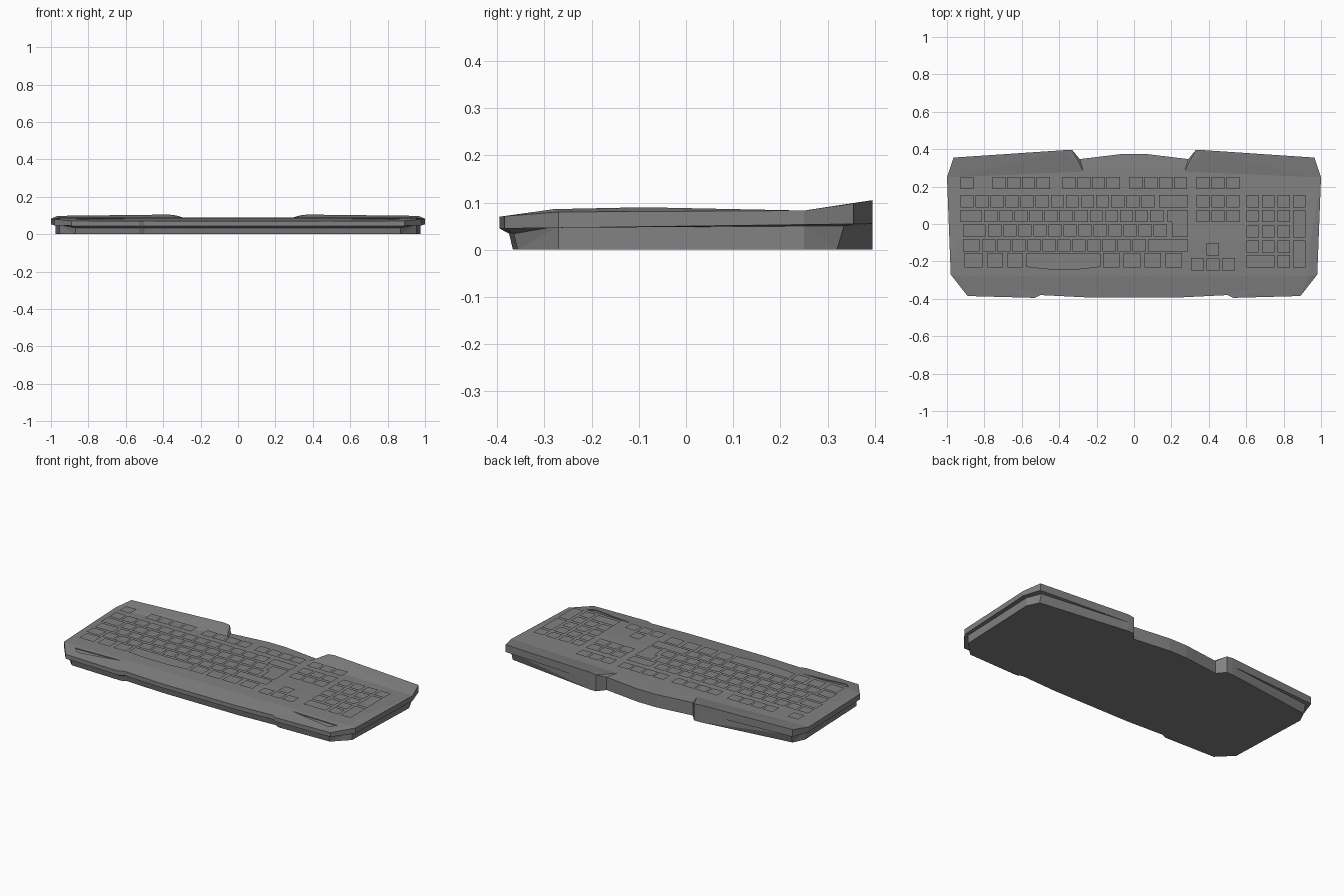
import bpy, bmesh

if "Cube" in bpy.data.objects:
    bpy.data.objects.remove(bpy.data.objects["Cube"], do_unlink=True)

GREY = (0.22, 0.22, 0.22, 1.0)
grey = bpy.data.materials.new("plastic_grey")
grey.use_nodes = True
grey.diffuse_color = GREY
grey.node_tree.nodes["Principled BSDF"].inputs["Base Color"].default_value = GREY


def make_object(name, bm):
    mesh = bpy.data.meshes.new(name)
    bm.to_mesh(mesh)
    bm.free()
    mesh.materials.append(grey)
    obj = bpy.data.objects.new(name, mesh)
    bpy.context.collection.objects.link(obj)
    return obj


# Case: half outline from front centre round to back centre (x, y, top height)
outline = [(0, -.392, .07), (.26, -.392, .07), (.5, -.38, .071), (.53, -.395, .07),
           (.89, -.385, .071), (.98, -.27, .08), (1, .25, .083), (.965, .355, .098),
           (.37, .395, .105), (.33, .395, .1), (.29, .347, .078), (.06, .375, .078),
           (0, .375, .078)]


def base_point(x, y, front_in, corner_in):
    # The foot of the case is tucked in at the front, the sides and the rear corners
    if y < -.3:
        y += front_in
    elif x > .9 and y > .3:
        y -= corner_in
    return (x * .975 if x > .6 else x), y


def build_case():
    bm = bmesh.new()
    top = [bm.verts.new(p) for p in outline]
    lip = [bm.verts.new((x, y, .05 + .013 * y)) for x, y, z in outline]
    neck = [bm.verts.new((*base_point(x, y, .02, .02), .034 if y < -.3 else .05))
            for x, y, z in outline]
    foot = [bm.verts.new((*base_point(x, y, .028, .035), 0)) for x, y, z in outline]
    for upper, lower in ((top, lip), (lip, neck), (neck, foot)):
        for i in range(len(outline) - 1):
            bm.faces.new((upper[i], lower[i], lower[i + 1], upper[i + 1]))
    bm.faces.new(foot)

    # Deck creases
    inner = [(0, -.28, .086), (.93, -.28, .086), (0, -.09, .09), (.945, -.09, .09),
             (.96, .25, .083), (.27, .28, .082), (0, .28, .082)]
    a, b, m0, m1, c, d, e = [bm.verts.new(p) for p in inner]
    t = top
    for face in ((*t[:5], b, a), (t[4], t[5], b), (t[5], t[6], c, m1, b),
                 (a, b, m1, m0), (m0, m1, c, d, e), (c, t[6], t[7], t[8], d),
                 (t[8], t[9], d), (t[9], t[10], d), (d, *t[10:], e)):
        bm.faces.new(face)
    bmesh.ops.triangulate(bm, faces=bm.faces[:])

    # Mirror to the other half and weld the centre line
    copy = bmesh.ops.duplicate(bm, geom=bm.verts[:] + bm.edges[:] + bm.faces[:])["geom"]
    for v in copy:
        if isinstance(v, bmesh.types.BMVert):
            v.co.x = -v.co.x
    bmesh.ops.remove_doubles(bm, verts=bm.verts[:], dist=.0005)
    bmesh.ops.recalc_face_normals(bm, faces=bm.faces[:])
    return make_object("keyboard_case", bm)


case = build_case()

# Slanted triangular recesses in the palm edge
bm = bmesh.new()
for side in (1, -1):
    rings = []
    for lift in (-.006, .05):
        rings.append([bm.verts.new((side * x, y, z + lift)) for x, y, z in
                      ((.57, -.297, .084), (.88, -.305, .083), (.845, -.338, .079))])
    low, high = rings
    bm.faces.new(low)
    bm.faces.new(high)
    for i in range(3):
        j = (i + 1) % 3
        bm.faces.new((low[i], low[j], high[j], high[i]))
bmesh.ops.recalc_face_normals(bm, faces=bm.faces[:])
cutter = make_object("recess_cutter", bm)
cutter.hide_render = True
cutter.hide_viewport = True
cut = case.modifiers.new("recesses", "BOOLEAN")
cut.operation = "DIFFERENCE"
cut.object = cutter
cut.solver = "EXACT"


# Keycaps: each is a footprint raised and tapered
def keycap(bm, points):
    face = bm.faces.new([bm.verts.new((x, y, .076)) for x, y in points])
    face.normal_update()
    if face.normal.z < 0:
        face.normal_flip()
    bmesh.ops.inset_region(bm, faces=[face], thickness=.009, use_even_offset=True)
    for v in face.verts:
        v.co.z = .11


def box_key(bm, x0, x1, y, h=.066, y_low=None):
    low = y - h / 2 if y_low is None else y_low
    high = y + h / 2
    keycap(bm, [(x0, low), (x1, low), (x1, high), (x0, high)])


def key_run(bm, x, y, count, pitch=.0805, width=.071):
    for i in range(count):
        box_key(bm, x + i * pitch, x + i * pitch + width, y)


R1, R2, R3, R4, R5, R6 = .219, .122, .043, -.035, -.113, -.194

# Function row
bm = bmesh.new()
key_run(bm, -.928, R1, 1)
for start in (-.757, -.383, -.024):
    key_run(bm, start, R1, 4, .079)
make_object("function_keys", bm)

# Letter block
bm = bmesh.new()
for start, row, count in ((-.928, R2, 13), (-.8, R3, 12), (-.78, R4, 12), (-.812, R5, 11)):
    key_run(bm, start, row, count)
for x0, x1, row in ((.135, .29, R2), (-.928, -.815, R3), (-.915, -.795, R4),
                    (-.915, -.827, R5), (.075, .29, R5)):
    box_key(bm, x0, x1, row)
for x0, x1 in ((-.905, -.81), (-.785, -.7), (-.677, -.593), (-.165, -.078),
               (-.055, .035), (.055, .145), (.168, .257)):
    box_key(bm, x0, x1, R6, .076)
make_object("letter_keys", bm)

# Stepped enter key and bowed space bar
bm = bmesh.new()
keycap(bm, [(.203, -.07), (.29, -.07), (.29, .076), (.18, .076), (.18, .012), (.203, .012)])
make_object("enter_key", bm)
bm = bmesh.new()
keycap(bm, [(-.577, -.23), (-.46, -.242), (-.29, -.242), (-.18, -.23),
            (-.18, -.157), (-.577, -.157)])
make_object("space_bar", bm)

# Navigation and arrow keys
bm = bmesh.new()
for row in (R1, R2, R3):
    key_run(bm, .333, row, 3)
key_run(bm, .388, -.135, 1, width=.067)
key_run(bm, .306, -.215, 3, .082, .069)
make_object("navigation_keys", bm)

# Number pad
bm = bmesh.new()
PAD, STEP, WIDE = .602, .083, .067
key_run(bm, PAD, R2, 4, STEP, WIDE)
for row in (R3, -.04, -.12):
    key_run(bm, PAD, row, 3, STEP, WIDE)
box_key(bm, PAD, PAD + STEP + WIDE, -.2)
key_run(bm, PAD + 2 * STEP, -.2, 1, STEP, WIDE)
last = PAD + 3 * STEP
box_key(bm, last, last + WIDE, R3, y_low=-.073)
box_key(bm, last, last + WIDE, -.12, y_low=-.233)
make_object("number_pad_keys", bm)
